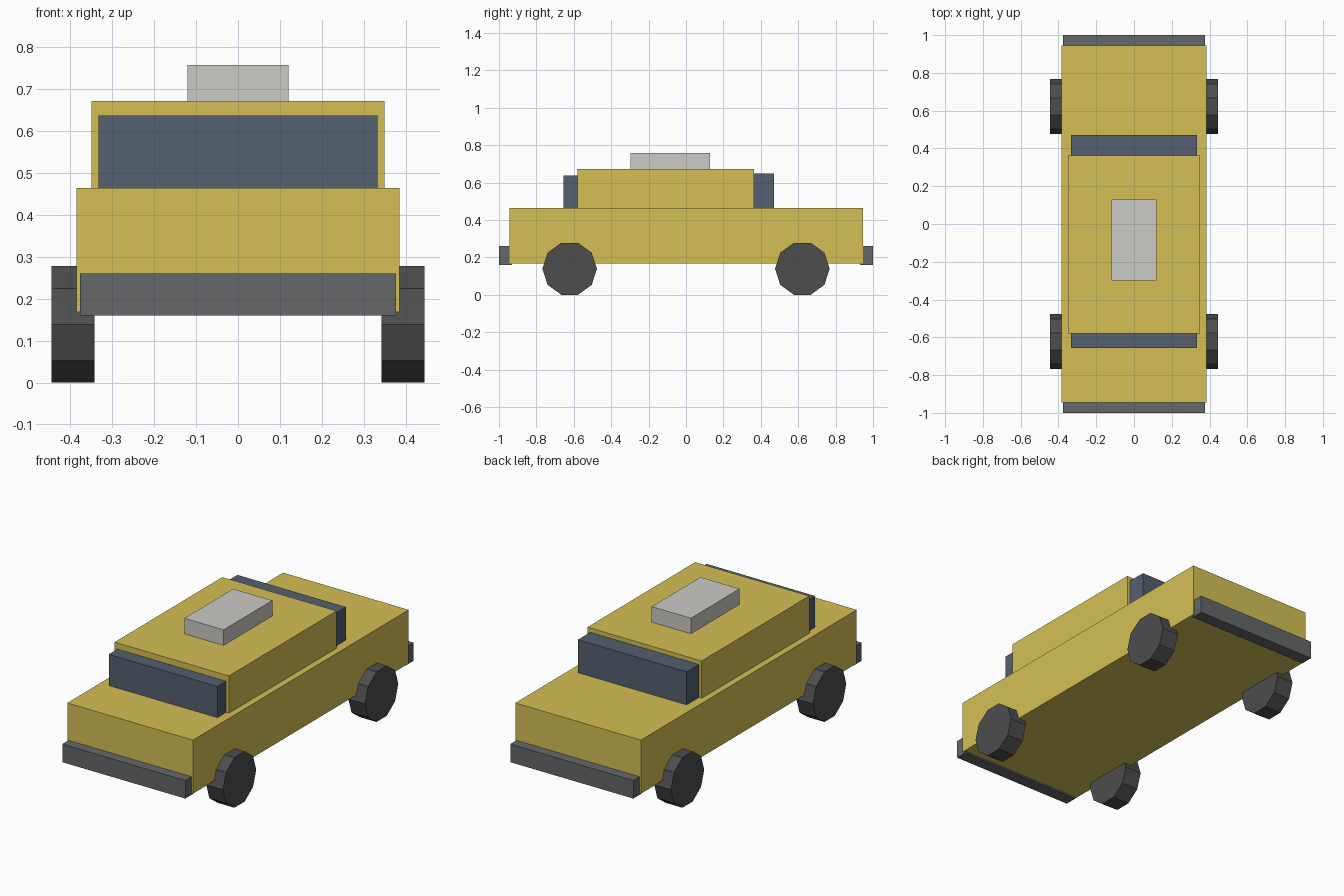
import bpy
import bmesh
import math
from mathutils import Matrix

if "Cube" in bpy.data.objects:
    bpy.data.objects.remove(bpy.data.objects["Cube"])


def material(name, rgb):
    mat = bpy.data.materials.new(name)
    mat.diffuse_color = (*rgb, 1.0)
    mat.use_nodes = True
    mat.node_tree.nodes["Principled BSDF"].inputs["Base Color"].default_value = mat.diffuse_color
    return mat


YELLOW = material("yellow_paint", (0.66, 0.53, 0.09))
GLASS = material("dark_glass", (0.09, 0.115, 0.16))
TRIM = material("grey_trim", (0.13, 0.135, 0.14))
RUBBER = material("dark_rubber", (0.075, 0.075, 0.075))
PALE = material("pale_plastic", (0.6, 0.59, 0.56))


def add_object(name, bm, mat):
    bmesh.ops.recalc_face_normals(bm, faces=bm.faces)
    mesh = bpy.data.meshes.new(name)
    bm.to_mesh(mesh)
    bm.free()
    mesh.materials.append(mat)
    obj = bpy.data.objects.new(name, mesh)
    bpy.context.collection.objects.link(obj)
    return obj


def box(name, half_width, y0, y1, z0, z1, mat):
    """Box centred on x = 0."""
    bm = bmesh.new()
    place = (Matrix.Translation((0, (y0 + y1) / 2, (z0 + z1) / 2))
             @ Matrix.Diagonal((2 * half_width, y1 - y0, z1 - z0, 1)))
    bmesh.ops.create_cube(bm, size=1, matrix=place)
    return add_object(name, bm, mat)


def wheel(name, x, y):
    """Ten-sided wheel, flat side down, axle along x."""
    radius, sides = 0.146, 10
    bm = bmesh.new()
    place = (Matrix.Translation((x, y, 0.139))
             @ Matrix.Rotation(math.pi / 2, 4, 'Y')
             @ Matrix.Rotation(math.pi / 2, 4, 'Z'))
    bmesh.ops.create_cone(bm, cap_ends=True, segments=sides, radius1=radius,
                          radius2=radius, depth=0.102, matrix=place)
    # Put a corner at the front and back so the bottom is a flat
    corner = max(v.co.z for v in bm.verts) - 0.139
    if corner > radius * 0.99:
        bmesh.ops.rotate(bm, verts=bm.verts, cent=(x, y, 0.139),
                         matrix=Matrix.Rotation(math.pi / sides, 3, 'X'))
    return add_object(name, bm, RUBBER)


# Lower body and cabin
box("body", 0.385, -0.945, 0.945, 0.168, 0.465, YELLOW)
box("cabin", 0.35, -0.58, 0.363, 0.465, 0.672, YELLOW)

# Front and rear windows
box("windshield", 0.333, -0.656, -0.56, 0.465, 0.638, GLASS)
box("rear_window", 0.333, 0.343, 0.47, 0.465, 0.648, GLASS)

# Roof sign
box("roof_sign", 0.12, -0.298, 0.129, 0.672, 0.758, PALE)

# Bumpers
box("front_bumper", 0.377, -1.0, -0.93, 0.16, 0.26, TRIM)
box("rear_bumper", 0.377, 0.93, 1.0, 0.16, 0.26, TRIM)

# Wheels
for end, y in (("front", -0.622), ("rear", 0.622)):
    for side, x in (("left", 0.394), ("right", -0.394)):
        wheel(f"{end}_{side}_wheel", x, y)
